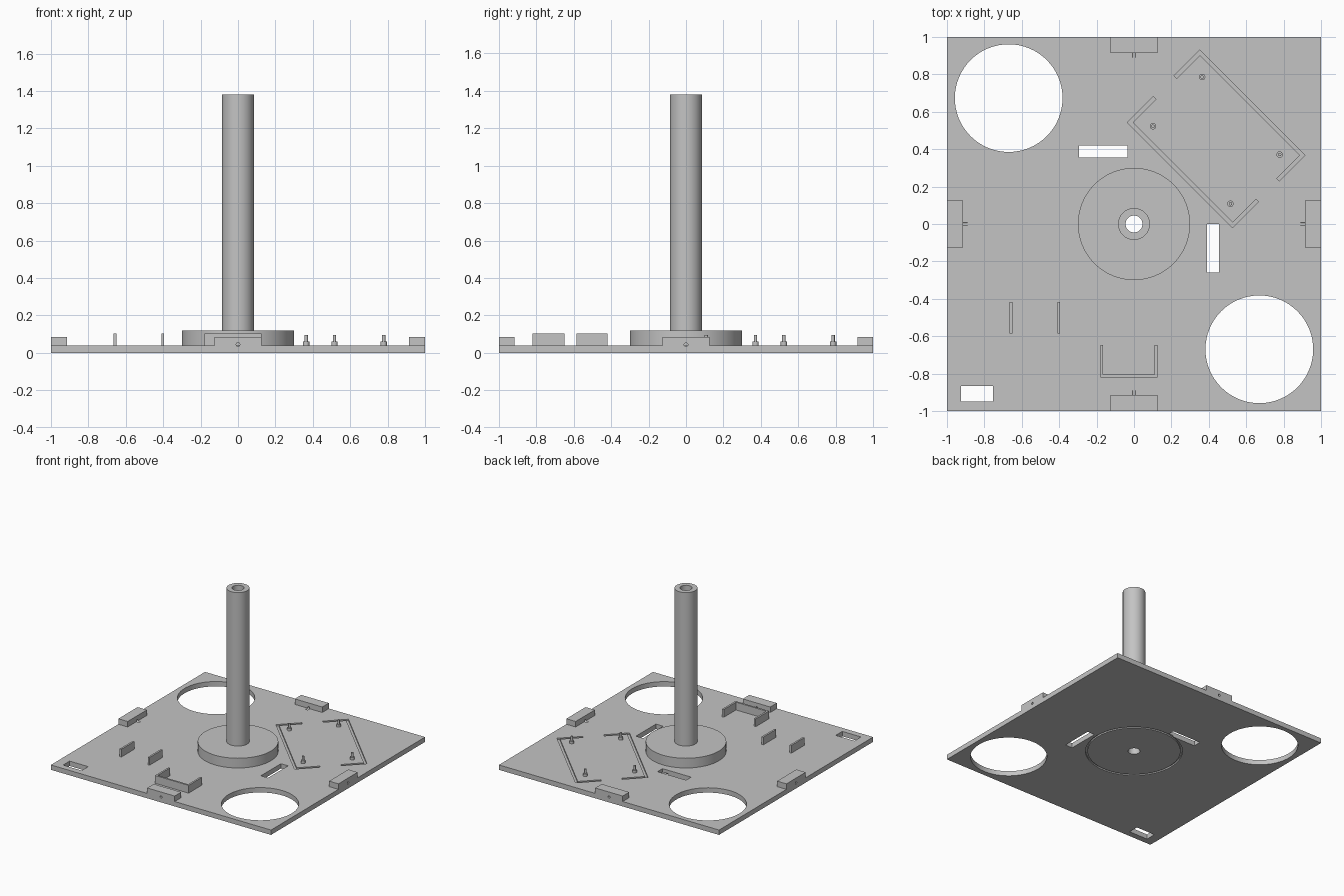
import bpy, bmesh, math
from mathutils import Matrix, Vector

if "Cube" in bpy.data.objects:
    bpy.data.objects.remove(bpy.data.objects["Cube"], do_unlink=True)

grey = bpy.data.materials.new("plain grey")
grey.use_nodes = True
colour = (0.55, 0.55, 0.55, 1)
grey.diffuse_color = colour
grey.node_tree.nodes["Principled BSDF"].inputs["Base Color"].default_value = colour

TOP = 0.04  # top of the base plate


def finish(name, bm):
    bmesh.ops.recalc_face_normals(bm, faces=bm.faces)
    mesh = bpy.data.meshes.new(name)
    bm.to_mesh(mesh)
    bm.free()
    mesh.materials.append(grey)
    obj = bpy.data.objects.new(name, mesh)
    bpy.context.collection.objects.link(obj)
    return obj


def box(name, x, y, z, turn=Matrix()):
    """Box from (low, high) pairs, then turned."""
    bm = bmesh.new()
    size = [b - a for a, b in (x, y, z)]
    middle = [(a + b) / 2 for a, b in (x, y, z)]
    bmesh.ops.create_cube(bm, size=1, matrix=turn @ Matrix.Translation(middle) @ Matrix.Diagonal((*size, 1)))
    return finish(name, bm)


def cylinder(name, radius, low, high, turn=Matrix(), sides=64):
    bm = bmesh.new()
    bmesh.ops.create_cone(bm, cap_ends=True, segments=sides, radius1=radius, radius2=radius,
                          depth=high - low, matrix=turn @ Matrix.Translation((0, 0, (low + high) / 2)))
    return finish(name, bm)


def lathe(name, profile, place=Matrix(), sides=64):
    """Closed (radius, height) profile spun round the vertical axis."""
    bm = bmesh.new()
    rings = []
    for i in range(sides):
        spin = place @ Matrix.Rotation(math.tau * i / sides, 4, 'Z')
        rings.append([bm.verts.new(spin @ Vector((r, 0, z))) for r, z in profile])
    n = len(profile)
    for i, a in enumerate(rings):
        b = rings[(i + 1) % sides]
        for k in range(n):
            m = (k + 1) % n
            bm.faces.new((a[k], b[k], b[m], a[m]))
    return finish(name, bm)


def cut(target, cutter, keep=False):
    cutter.hide_render = True
    mod = target.modifiers.new("cut", 'BOOLEAN')
    mod.operation = 'DIFFERENCE'
    mod.solver = 'EXACT'
    mod.object = cutter
    bpy.context.view_layer.objects.active = target
    bpy.ops.object.modifier_apply(modifier=mod.name)
    if not keep:
        bpy.data.objects.remove(cutter, do_unlink=True)


parts = []
plate = box("base_plate", (-1, 1), (-1, 1), (0, TOP))
through = (-0.1, 0.2)

# Large round openings and the central bore
for x, y, r in ((-0.67, 0.673, 0.288), (0.67, -0.67, 0.288), (0, 0, 0.045)):
    cut(plate, cylinder("hole_cutter", r, *through, Matrix.Translation((x, y, 0))))

# Rectangular slots
for x, y in (((-0.295, -0.035), (0.355, 0.42)),
             ((0.39, 0.455), (-0.26, 0)),
             ((-0.925, -0.755), (-0.95, -0.865))):
    cut(plate, box("slot_cutter", x, y, through))

# Ring groove in the underside
cut(plate, lathe("ring_cutter", [(0.35, -0.02), (0.365, -0.02), (0.365, 0.012), (0.35, 0.012)]))

# Turned board outline: shallow grooves with a post near each corner
board = Matrix.Translation((0.44, 0.455, 0)) @ Matrix.Rotation(-math.pi / 4, 4, 'Z')
U, V, W, STUB = 0.398, 0.274, 0.02, 0.195
groove = (TOP - 0.012, TOP + 0.05)
for s in (1, -1):
    half = board @ Matrix.Rotation(0 if s == 1 else math.pi, 4, 'Z')
    cut(plate, box("groove_cutter", (-U, U), (V - W, V), groove, half))
    for x in ((-U, W - U), (U - W, U)):
        cut(plate, box("groove_cutter", x, (V - STUB, V - W / 2), groove, half))
    for t in (1, -1):
        spot = Matrix.Translation((0.44, 0.447, 0)) @ board.to_3x3().to_4x4() @ Matrix.Translation((0.293 * t, 0.186 * s, 0))
        parts.append(lathe("board_post", [(0.0005, TOP), (0.017, TOP), (0.017, 0.06), (0.009, 0.06),
                                          (0.009, 0.095), (0.0005, 0.095)], spot, 24))

# Edge blocks, each drilled by a pin hole that grazes the plate
for i, side in enumerate(("front", "left", "back", "right")):
    turn = Matrix.Rotation(i * math.pi / 2, 4, 'Z')
    block = box(side + "_edge_block", (-0.125, 0.125), (-1, -0.915), (TOP, 0.085), turn)
    drill = turn @ Matrix.Translation((0, -0.89, 0.044)) @ Matrix.Rotation(math.pi / 2, 4, 'X')
    pin = cylinder("pin_cutter", 0.01, 0, 0.15, drill, 16)
    cut(block, pin, keep=True)
    cut(plate, pin)
    parts.append(block)

# Round foot and hollow column
parts.append(lathe("column_and_foot", [(0.045, TOP), (0.3, TOP), (0.3, 0.12), (0.085, 0.12),
                                       (0.085, 1.38), (0.045, 1.38)]))

# Pair of upright tabs
wall = (TOP, 0.104)
for name, x in (("outer_tab", -0.665), ("inner_tab", -0.41)):
    parts.append(box(name, (x, x + 0.015), (-0.585, -0.418), wall))

# U-shaped bracket
parts.append(box("bracket_front_wall", (-0.18, 0.125), (-0.82, -0.805), wall))
for name, x in (("bracket_right_wall", -0.18), ("bracket_left_wall", 0.11)):
    parts.append(box(name, (x, x + 0.015), (-0.805, -0.648), wall))

# Smooth round surfaces, keep edges sharp
for obj in bpy.context.view_layer.objects:
    obj.select_set(False)
for obj in parts + [plate]:
    obj.select_set(True)
bpy.context.view_layer.objects.active = plate
bpy.ops.object.shade_smooth_by_angle(angle=math.radians(30))
